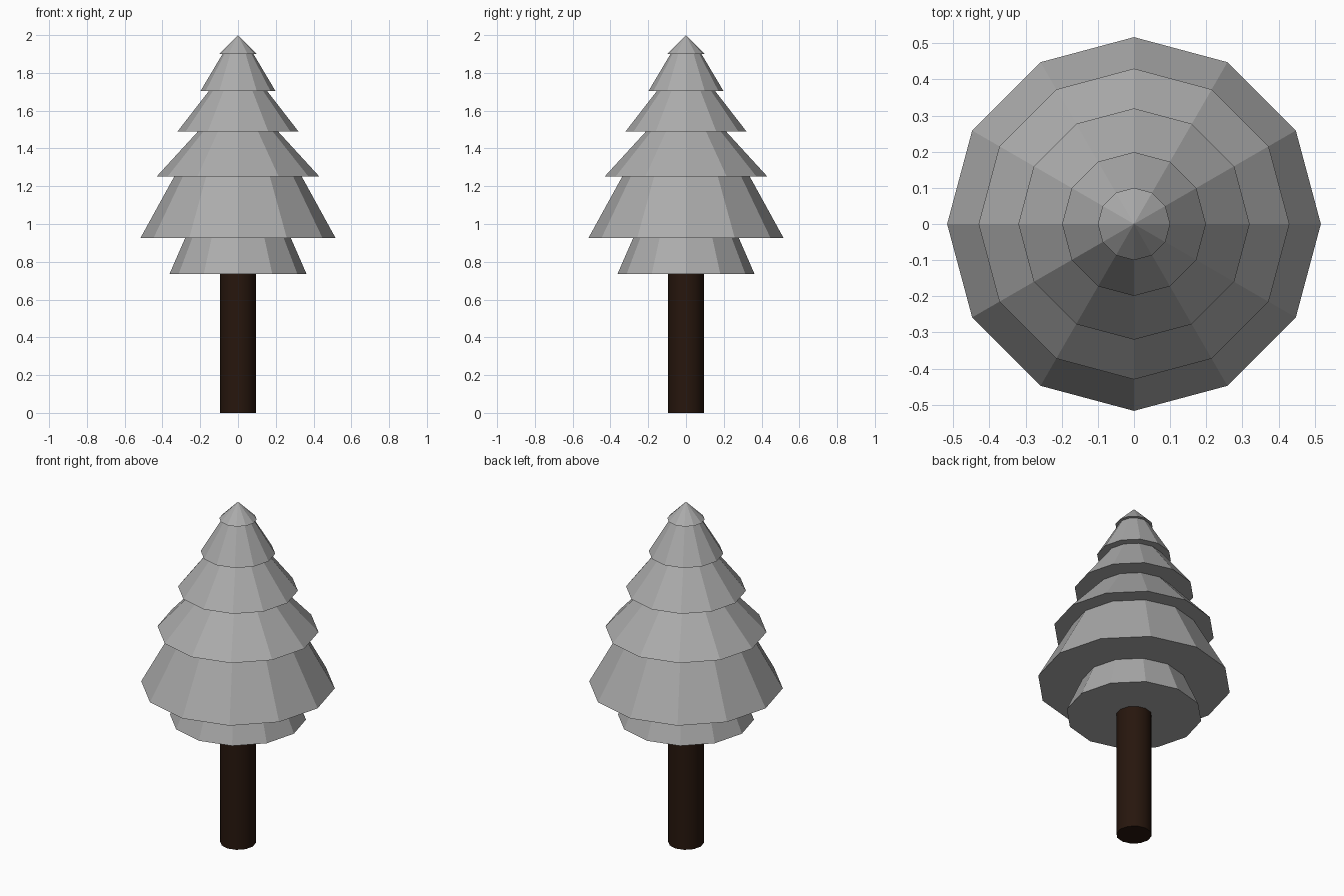
import bpy, bmesh, math

if "Cube" in bpy.data.objects:
    bpy.data.objects.remove(bpy.data.objects["Cube"])

SIDES = 12


def lathe(name, profile, color):
    """Revolve (radius, z) points around z; zero radius ends become single points."""
    bm = bmesh.new()
    rings = []
    for r, z in profile:
        count = SIDES if r > 0 else 1
        rings.append([bm.verts.new((r * math.cos(2 * math.pi * i / SIDES),
                                    r * math.sin(2 * math.pi * i / SIDES), z))
                      for i in range(count)])
    for low, high in zip(rings, rings[1:]):
        for i in range(SIDES):
            j = (i + 1) % SIDES
            corners = [low[i % len(low)], low[j % len(low)],
                       high[j % len(high)], high[i % len(high)]]
            bm.faces.new(list(dict.fromkeys(corners)))
    # Close the flat ends
    if len(rings[0]) > 1:
        bm.faces.new(rings[0][::-1])
    if len(rings[-1]) > 1:
        bm.faces.new(rings[-1])
    bmesh.ops.recalc_face_normals(bm, faces=bm.faces)
    mesh = bpy.data.meshes.new(name)
    bm.to_mesh(mesh)
    bm.free()
    mat = bpy.data.materials.new(name + "_color")
    mat.diffuse_color = (*color, 1)
    mat.use_nodes = True
    mat.node_tree.nodes["Principled BSDF"].inputs["Base Color"].default_value = mat.diffuse_color
    mesh.materials.append(mat)
    obj = bpy.data.objects.new(name, mesh)
    bpy.context.collection.objects.link(obj)
    return obj


# Foliage: stacked skirts, each (bottom z, bottom radius, top radius)
tiers = [
    (0.735, 0.363, 0.28),
    (0.925, 0.517, 0.337),
    (1.252, 0.43, 0.212),
    (1.49, 0.32, 0.155),
    (1.703, 0.199, 0.082),
    (1.90, 0.1, 0.0),
]
tops = [t[0] for t in tiers[1:]] + [2.0]
profile = []
for (z, r_low, r_high), top in zip(tiers, tops):
    profile += [(r_low, z), (r_high, top)]
lathe("foliage", profile, (0.41, 0.41, 0.41))

# Trunk: dark brown round post
trunk = lathe("trunk", [(0.095, 0.0), (0.095, 0.75)], (0.02, 0.008, 0.004))
bpy.context.view_layer.objects.active = trunk
trunk.select_set(True)
bpy.ops.object.shade_smooth_by_angle(angle=math.radians(40))
